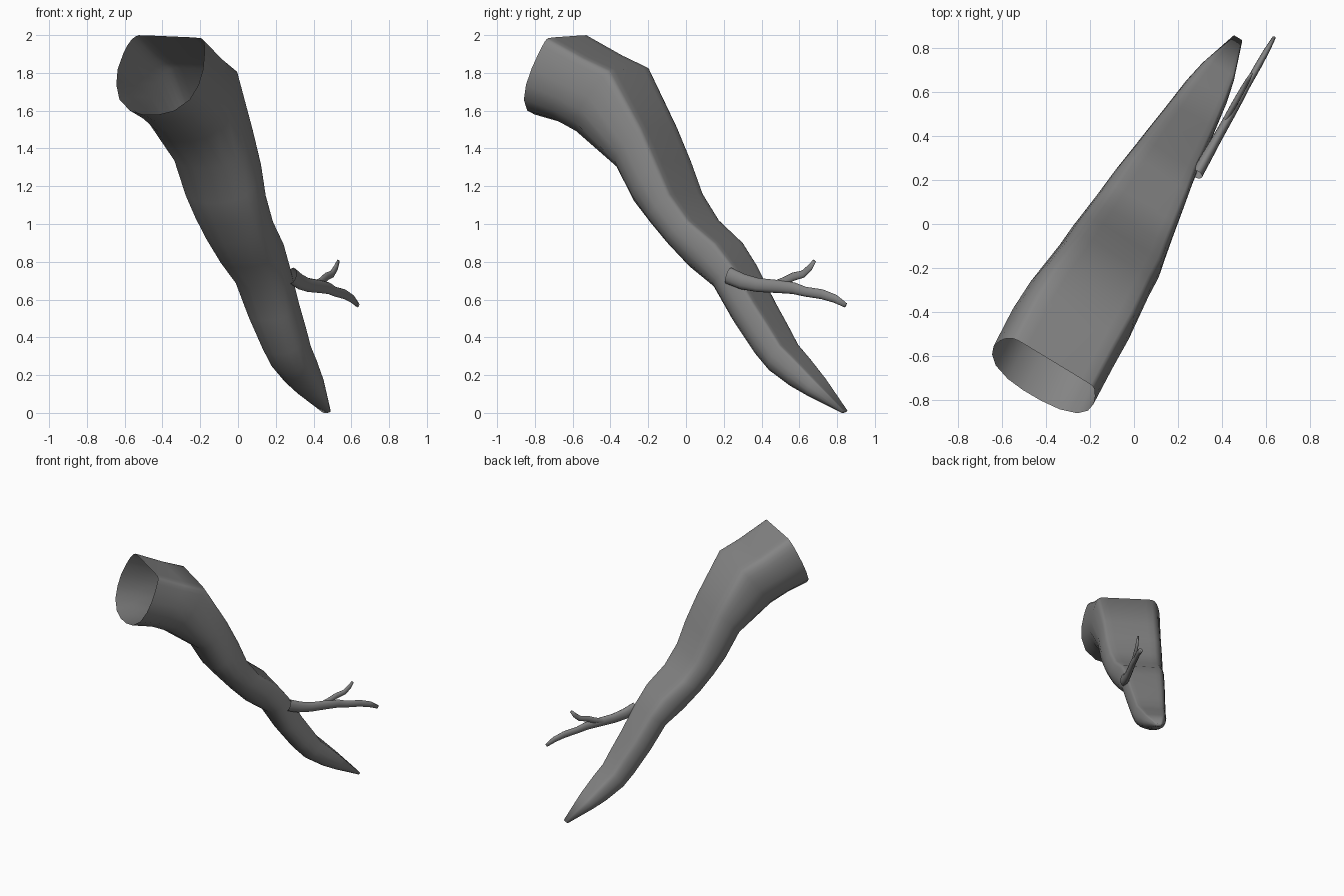
import bpy, bmesh, math
from mathutils import Vector

S = Vector((0.863, -0.505, 0))    # sideways axis of the limb
D = Vector((0.505, 0.863, 0))     # horizontal heading of the limb
UP = Vector((0, 0, 1))

bark = bpy.data.materials.new("bark_grey")
bark.diffuse_color = (0.23, 0.23, 0.23, 1)


def loft(name, rings):
    """Skin rings of points; open at the first ring, closed at the last."""
    bm = bmesh.new()
    loops = [[bm.verts.new(p) for p in r] for r in rings]
    n = len(loops[0])
    for a, b in zip(loops, loops[1:]):
        for i in range(n):
            j = (i + 1) % n
            bm.faces.new((a[i], a[j], b[j], b[i]))
    bm.faces.new(loops[-1])
    bmesh.ops.recalc_face_normals(bm, faces=bm.faces)
    for f in bm.faces:
        f.smooth = True
    me = bpy.data.meshes.new(name)
    bm.to_mesh(me)
    bm.free()
    me.materials.append(bark)
    ob = bpy.data.objects.new(name, me)
    bpy.context.collection.objects.link(ob)
    return ob


# Trunk: D-shaped section with eased corners, flat on its upper side, open at the thick end
right = [(.6, .01), (.79, .02), (.84, .035), (.88, .065), (.91, .12), (.955, .23), (1, .42),
         (.975, .62), (.84, .81), (.54, .95), (.19, 1)]
left = [(-.17, 1), (-.5, .95), (-.8, .81), (-.95, .62), (-1, .42), (-.95, .22), (-.9, .12),
        (-.84, .05), (-.77, .005), (-.69, -.018), (-.5, -.016)]
section = right + left
# flat side (t, z), belly (t, z), half width, sideways centre
stations = [
    (-.725, 1.992, -.905, 1.58, .262, -.008), (-.51, 1.885, -.75, 1.54, .263, -.017),
    (-.35, 1.82, -.615, 1.475, .258, -.015), (-.165, 1.51, -.37, 1.295, .233, -.010),
    (-.075, 1.33, -.26, 1.11, .227, -.008), (.0, 1.16, -.165, 1.0, .213, -.011),
    (.105, 1.02, -.07, .895, .197, -.014), (.258, .9, .055, .77, .177, -.019),
    (.352, .78, .2, .665, .158, -.021), (.47, .59, .31, .49, .142, -.021),
    (.56, .46, .445, .31, .128, -.019), (.625, .36, .53, .22, .118, -.019),
    (.70, .29, .66, .135, .105, -.019), (.81, .18, .76, .085, .082, -.019),
    (.968, .012, .95, 0, .025, -.019)]
rings = []
for t0, z0, t1, z1, h, c in stations:
    rings.append([S * (u * h + c) + D * (t0 + (t1 - t0) * v) + UP * (z0 + (z1 - z0) * v)
                  for u, v in section])
loft("trunk", rings)


# Twigs: oval tapering tubes lying along the same heading
def twig(name, path, shift=0.0):
    rings = []
    for i, (y, z, r) in enumerate(path):
        a, b = path[max(i - 1, 0)], path[min(i + 1, len(path) - 1)]
        along = (D * (b[0] - a[0]) / .863 + UP * (b[1] - a[1])).normalized()
        nrm = S.cross(along)
        c = Vector((.282 + (y - .22) * .565 + shift, y, z))
        rings.append([c + S * math.cos(k * math.pi / 6) * r * .6
                      + nrm * math.sin(k * math.pi / 6) * r for k in range(12)])
    loft(name, rings)


twig("side_branch", [(.225, .727, .045), (.30, .695, .042), (.38, .677, .037), (.50, .668, .034),
                     (.57, .66, .031), (.63, .642, .026), (.72, .628, .026),
                     (.79, .604, .022), (.845, .57, .013)])
twig("side_twig", [(.46, .675, .02), (.52, .697, .022), (.57, .722, .022), (.62, .735, .02),
                   (.655, .768, .017), (.68, .805, .01)], -.01)
